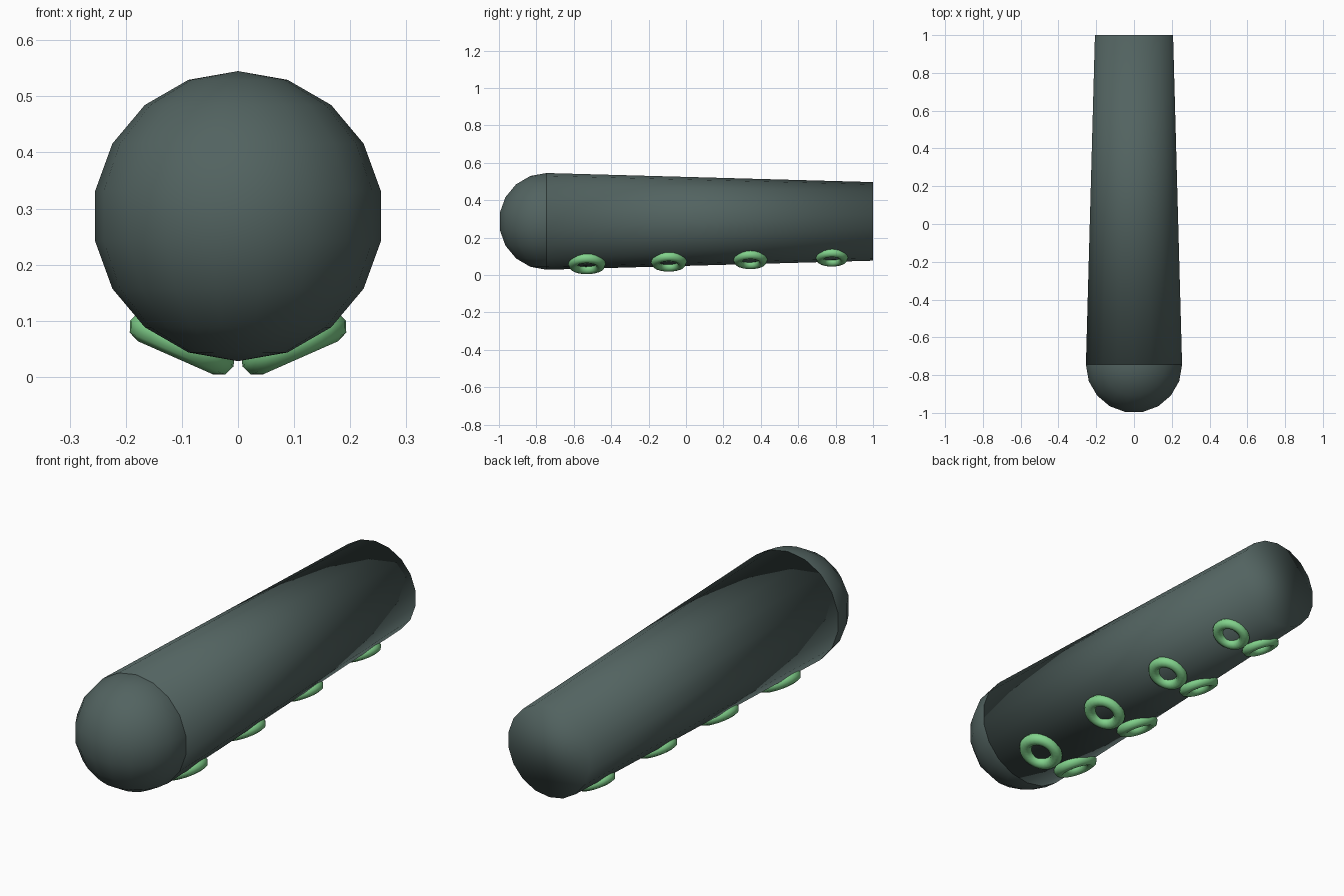
import bpy, math
from mathutils import Matrix

if "Cube" in bpy.data.objects:
    bpy.data.objects.remove(bpy.data.objects["Cube"])

AXIS_Z = 0.2865              # height of the arm's centre line
FRONT_Y, BACK_Y = -0.745, 1.0
FRONT_R, BACK_R = 0.2585, 0.21
SIDES = 18


def material(name, rgb):
    m = bpy.data.materials.new(name)
    m.diffuse_color = (*rgb, 1)
    m.use_nodes = True
    m.node_tree.nodes["Principled BSDF"].inputs["Base Color"].default_value = m.diffuse_color
    return m


skin = material("dark_slate_green", (0.085, 0.125, 0.118))
sucker_green = material("light_green", (0.22, 0.64, 0.26))


def finish(name, mat):
    ob = bpy.context.object
    ob.name = name
    ob.data.materials.append(mat)
    bpy.ops.object.shade_smooth()
    return ob


# Tapered arm, with a corner of the 18-gon straight up
bpy.ops.mesh.primitive_cone_add(vertices=SIDES, radius1=FRONT_R, radius2=BACK_R,
                                depth=BACK_Y - FRONT_Y)
arm = finish("arm", skin)
arm.data.transform(Matrix.Translation((0, (FRONT_Y + BACK_Y) / 2, AXIS_Z))
                   @ Matrix.Rotation(-math.pi / 2, 4, 'X'))

# Rounded front end
bpy.ops.mesh.primitive_uv_sphere_add(segments=SIDES, ring_count=9, radius=FRONT_R)
tip = finish("rounded_end", skin)
tip.data.transform(Matrix.Translation((0, FRONT_Y, AXIS_Z))
                   @ Matrix.Rotation(-math.pi / 2, 4, 'Z'))

# Two rows of ring suckers along the underside, shrinking with the taper
TILT = math.radians(23.8)
for i, y in enumerate((-0.53, -0.092, 0.344, 0.78)):
    t = (y - FRONT_Y) / (BACK_Y - FRONT_Y)
    reach = 0.982 * (FRONT_R + (BACK_R - FRONT_R) * t)
    size = 1 - 0.048 * i
    for side, label in ((1, "right"), (-1, "left")):
        bpy.ops.mesh.primitive_torus_add(major_segments=24, minor_segments=8,
                                         major_radius=0.073 * size,
                                         minor_radius=0.028 * size)
        ring = finish(f"sucker_{label}_{i + 1}", sucker_green)
        ring.location = (side * reach * math.sin(TILT), y,
                         AXIS_Z - reach * math.cos(TILT))
        ring.rotation_euler = (0, -side * TILT, 0)
